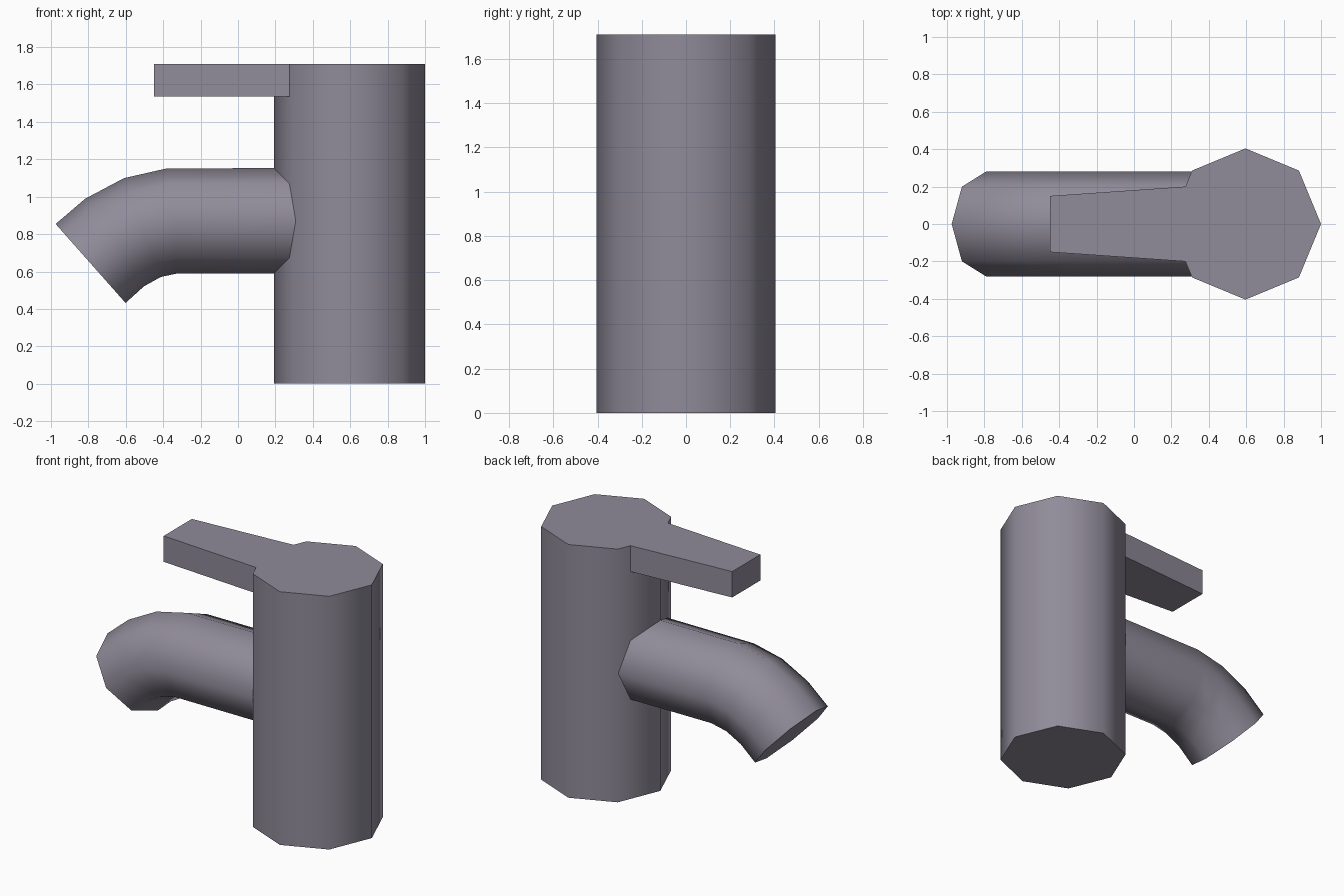
import bpy, bmesh, math
from mathutils import Vector

cube = bpy.data.objects.get("Cube")
if cube:
    bpy.data.objects.remove(cube, do_unlink=True)

metal = bpy.data.materials.new("grey_metal")
metal.use_nodes = True
metal.diffuse_color = (0.28, 0.26, 0.32, 1)
metal.node_tree.nodes["Principled BSDF"].inputs["Base Color"].default_value = metal.diffuse_color

SIDES = 8
HEIGHT = 1.71
BODY_X, BODY_R = 0.596, 0.404
SPOUT_Z, SPOUT_R = 0.871, 0.282


def finish(name, bm, smooth):
    """Turn a bmesh into a named object with the shared material."""
    bmesh.ops.recalc_face_normals(bm, faces=bm.faces)
    mesh = bpy.data.meshes.new(name)
    bm.to_mesh(mesh)
    bm.free()
    mesh.materials.append(metal)
    obj = bpy.data.objects.new(name, mesh)
    bpy.context.collection.objects.link(obj)
    if smooth:
        bpy.ops.object.select_all(action='DESELECT')
        obj.select_set(True)
        bpy.context.view_layer.objects.active = obj
        bpy.ops.object.shade_smooth_by_angle(angle=math.radians(50))
    return obj


def loft(name, rings):
    """Skin a row of rings and close both ends."""
    bm = bmesh.new()
    loops = [[bm.verts.new(p) for p in ring] for ring in rings]
    for a, b in zip(loops, loops[1:]):
        for i in range(SIDES):
            j = (i + 1) % SIDES
            bm.faces.new((a[i], a[j], b[j], b[i]))
    bm.faces.new(loops[0])
    bm.faces.new(loops[-1])
    return finish(name, bm, True)


def ring(centre, radius, u, v):
    angles = [math.tau * i / SIDES for i in range(SIDES)]
    return [centre + radius * (math.cos(a) * u + math.sin(a) * v) for a in angles]


X, Y, Z = Vector((1, 0, 0)), Vector((0, 1, 0)), Vector((0, 0, 1))

# Upright octagonal body
loft("body", [ring(Vector((BODY_X, 0, z)), BODY_R, X, Y) for z in (0, HEIGHT)])

# Spout: straight tube, then a downward bend; (x, z, tilt in degrees)
path = [(0.5, SPOUT_Z, 0), (-0.35, SPOUT_Z, 6), (-0.511, 0.835, 20.5),
        (-0.66, 0.755, 34), (-0.788, 0.643, 41.5)]
rings = []
for x, z, tilt in path:
    t = math.radians(tilt)
    across = Vector((-math.sin(t), 0, math.cos(t)))
    rings.append(ring(Vector((x, 0, z)), SPOUT_R, across, Y))
loft("spout", rings)

# Tapered lever, notched to meet the corner of the body
outline = [(-0.45, -0.15), (0.275, -0.2), (BODY_X - BODY_R, 0), (0.275, 0.2), (-0.45, 0.15)]
bm = bmesh.new()
base = bm.faces.new([bm.verts.new((x, y, 1.535)) for x, y in outline])
top = bmesh.ops.extrude_face_region(bm, geom=[base])
bmesh.ops.translate(bm, vec=(0, 0, HEIGHT - 1.535),
                    verts=[g for g in top["geom"] if isinstance(g, bmesh.types.BMVert)])
finish("lever", bm, False)
